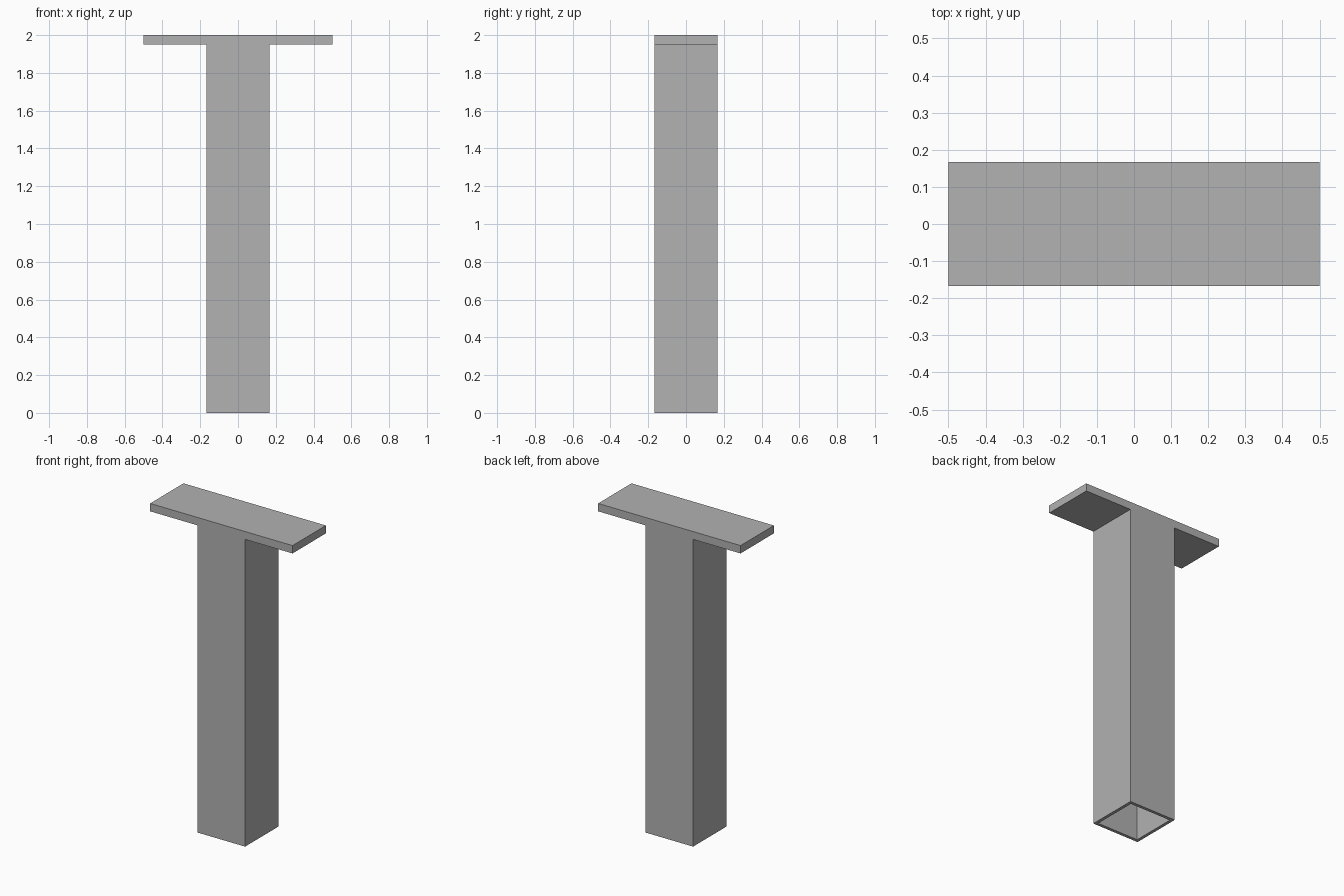
import bpy
import bmesh

cube = bpy.data.objects.get("Cube")
if cube:
    bpy.data.objects.remove(cube, do_unlink=True)

HEIGHT, PLATE_BOTTOM = 2.0, 1.95
HALF_PLATE, HALF_POST = 0.5, 0.167
WALL = 0.02

grey = bpy.data.materials.new("plain grey")
grey.use_nodes = True
colour = (0.445, 0.445, 0.445, 1)
grey.diffuse_color = colour
grey.node_tree.nodes["Principled BSDF"].inputs["Base Color"].default_value = colour

# T-shaped profile, right half mirrored to the left
half = [(HALF_POST, 0), (HALF_POST, PLATE_BOTTOM),
        (HALF_PLATE, PLATE_BOTTOM), (HALF_PLATE, HEIGHT)]
profile = half + [(-x, z) for x, z in reversed(half)]

bm = bmesh.new()
face = bm.faces.new([bm.verts.new((x, -HALF_POST, z)) for x, z in profile])
extruded = bmesh.ops.extrude_face_region(bm, geom=[face])["geom"]
bmesh.ops.translate(bm, vec=(0, 2 * HALF_POST, 0),
                    verts=[v for v in extruded if isinstance(v, bmesh.types.BMVert)])
bmesh.ops.recalc_face_normals(bm, faces=bm.faces)

# Hollow the post from its open foot up to the plate
foot = min(bm.faces, key=lambda f: f.calc_center_median().z)
bmesh.ops.inset_region(bm, faces=[foot], thickness=WALL, use_even_offset=True)
bore = bmesh.ops.extrude_face_region(bm, geom=[foot])["geom"]
bmesh.ops.translate(bm, vec=(0, 0, PLATE_BOTTOM),
                    verts=[v for v in bore if isinstance(v, bmesh.types.BMVert)])
if foot.is_valid:
    bmesh.ops.delete(bm, geom=[foot], context="FACES_ONLY")
bmesh.ops.recalc_face_normals(bm, faces=bm.faces)

mesh = bpy.data.meshes.new("hollow_post_with_plate")
bm.to_mesh(mesh)
bm.free()
mesh.materials.append(grey)
post = bpy.data.objects.new("hollow_post_with_plate", mesh)
bpy.context.collection.objects.link(post)
